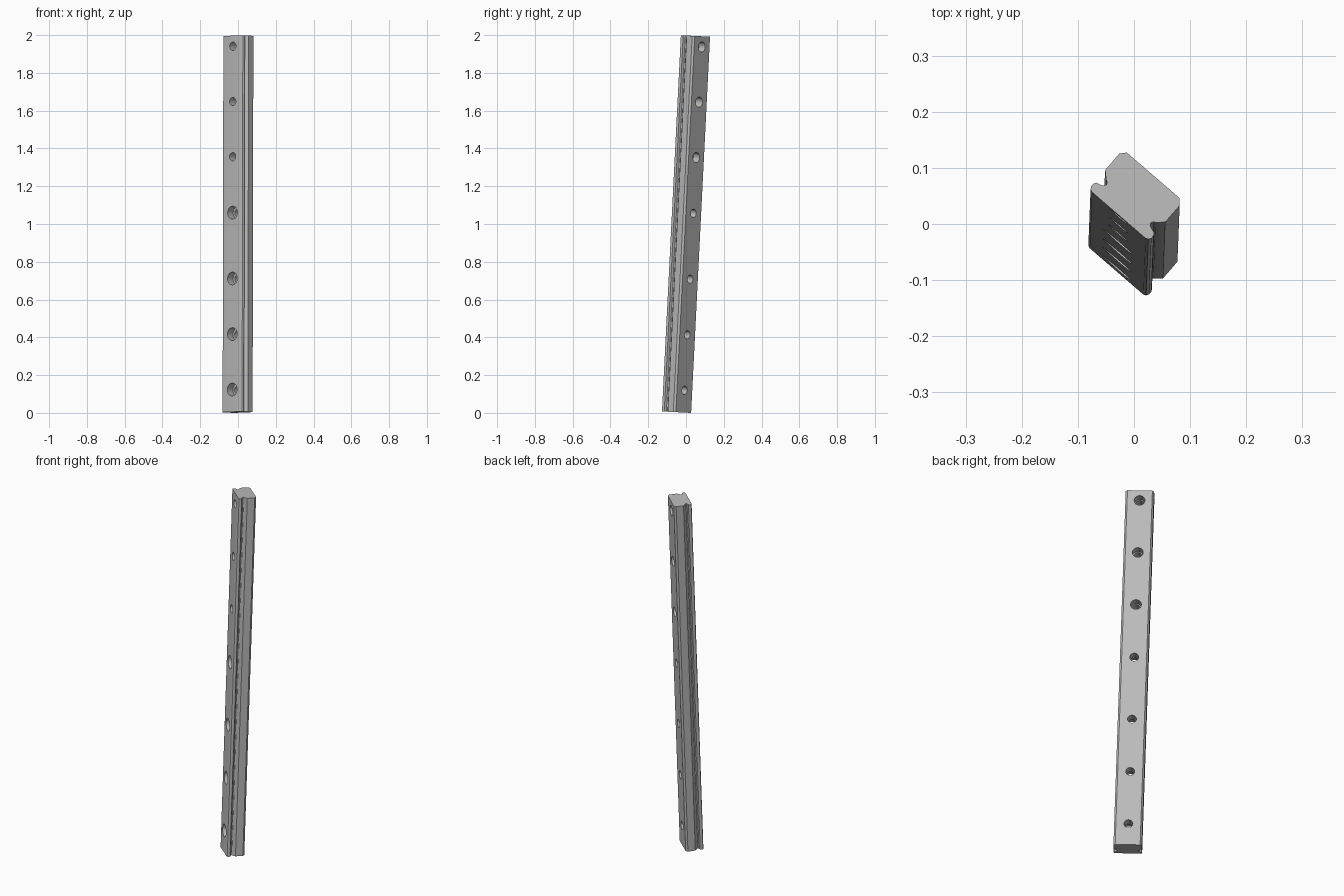
import bpy, bmesh
from math import radians
from mathutils import Matrix, Vector

if "Cube" in bpy.data.objects:
    bpy.data.objects.remove(bpy.data.objects["Cube"])

LENGTH, DEPTH = 1.994, 0.094
HOLES = [0.118, 0.412, 0.707, 1.056, 1.352, 1.645, 1.938]

steel = bpy.data.materials.new("grey steel")
steel.use_nodes = True
steel.diffuse_color = (0.5, 0.5, 0.5, 1)
steel.node_tree.nodes["Principled BSDF"].inputs["Base Color"].default_value = (0.5, 0.5, 0.5, 1)


def add_object(name, bm):
    bmesh.ops.recalc_face_normals(bm, faces=bm.faces[:])
    mesh = bpy.data.meshes.new(name)
    bm.to_mesh(mesh)
    bm.free()
    mesh.materials.append(steel)
    obj = bpy.data.objects.new(name, mesh)
    bpy.context.collection.objects.link(obj)
    return obj


def drill(name, holes, radius, start, end):
    """Row of cylinders running through the depth of the rail."""
    bm = bmesh.new()
    for t in holes:
        place = Matrix.Translation((0, (start + end) / 2, t)) @ Matrix.Rotation(radians(90), 4, "X")
        bmesh.ops.create_cone(bm, cap_ends=True, segments=32, radius1=radius,
                              radius2=radius, depth=end - start, matrix=place)
    return add_object(name, bm)


# Rail body: mirrored half profile with a running groove on each side
half = [(0.063, 0), (0.068, 0.002), (0.071, 0.007), (0.071, 0.013), (0.068, 0.018),
        (0.060, 0.020), (0.055, 0.022), (0.052, 0.027), (0.055, 0.032), (0.058, 0.033),
        (0.071, 0.045), (0.071, 0.084), (0.062, DEPTH)]
outline = half + [(-x, y) for x, y in reversed(half)]
bm = bmesh.new()
base = bm.faces.new([bm.verts.new((x, y, 0)) for x, y in outline])
top = bmesh.ops.extrude_face_region(bm, geom=[base])
bmesh.ops.translate(bm, vec=(0, 0, LENGTH),
                    verts=[v for v in top["geom"] if isinstance(v, bmesh.types.BMVert)])
rail = add_object("guide_rail", bm)

# Bolt holes, counterbored from the front below and from the back above
cutters = [drill("bolt_holes", HOLES, 0.022, -0.02, DEPTH + 0.02),
           drill("front_counterbores", HOLES[:4], 0.034, -0.02, 0.045),
           drill("back_counterbores", HOLES[4:], 0.027, 0.05, DEPTH + 0.02)]
bpy.context.view_layer.objects.active = rail
rail.select_set(True)
for cutter in cutters:
    mod = rail.modifiers.new(cutter.name, "BOOLEAN")
    mod.operation, mod.solver, mod.object = "DIFFERENCE", "EXACT", cutter
    bpy.ops.object.modifier_apply(modifier=mod.name)
    bpy.data.objects.remove(cutter)

# Lean and turn the rail, then centre it on the ground
axis = Vector((0.004, 0.1, 1.99)).normalized()
back = Vector((0.653, 0.757, 0))
back = (back - axis * back.dot(axis)).normalized()
side = back.cross(axis)
rail.data.transform(Matrix((side, back, axis)).transposed().to_4x4())
pts = [v.co for v in rail.data.vertices]
low = Vector([min(p[i] for p in pts) for i in range(3)])
high = Vector([max(p[i] for p in pts) for i in range(3)])
rail.data.transform(Matrix.Translation((-(low.x + high.x) / 2, -(low.y + high.y) / 2, -low.z)))
bpy.ops.object.shade_smooth_by_angle(angle=radians(25))
